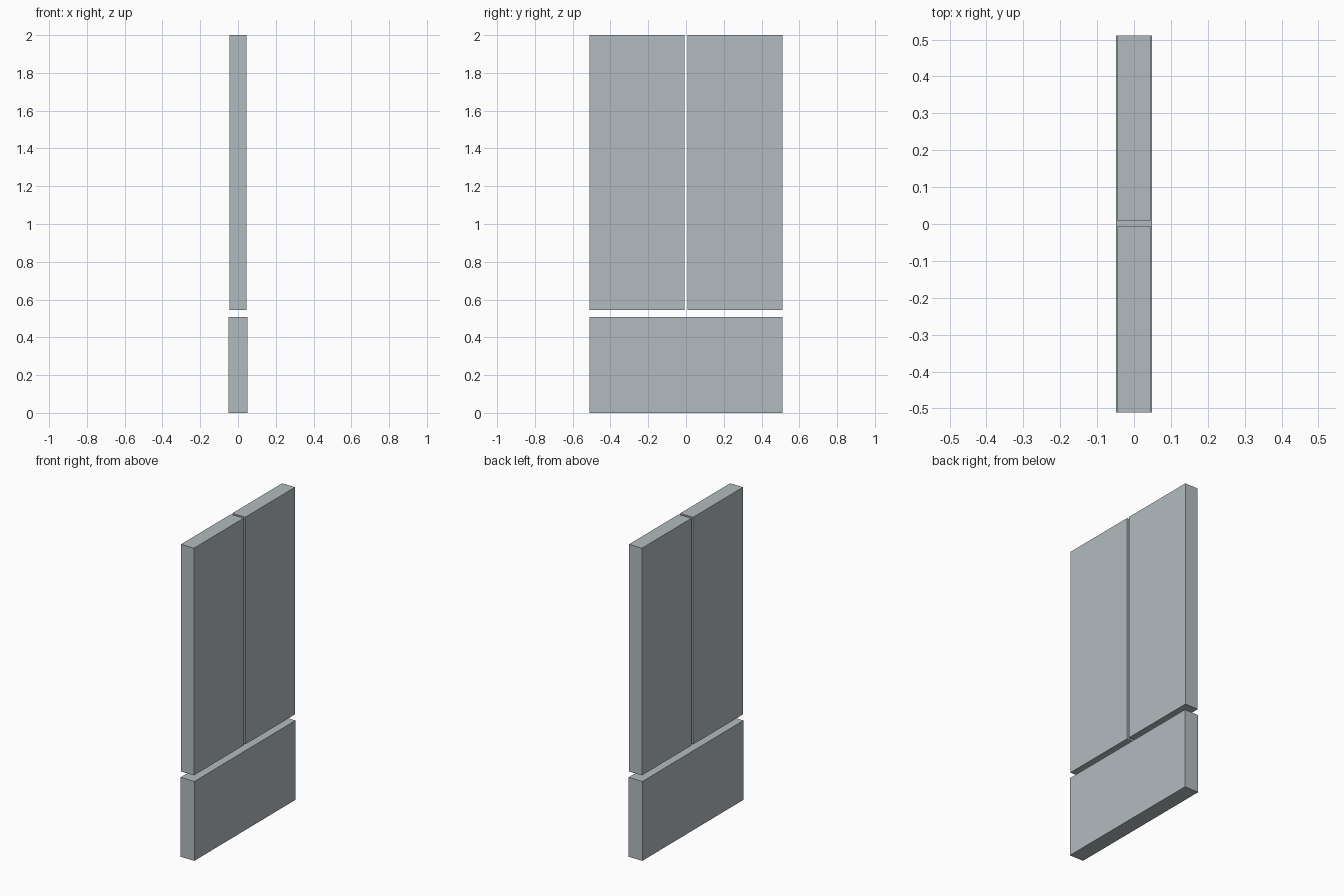
import bpy
import bmesh
from mathutils import Vector

if "Cube" in bpy.data.objects:
    bpy.data.objects.remove(bpy.data.objects["Cube"])

grey = bpy.data.materials.new("cool_grey")
grey.diffuse_color = (0.45, 0.50, 0.52, 1)
grey.use_nodes = True
grey.node_tree.nodes["Principled BSDF"].inputs["Base Color"].default_value = grey.diffuse_color


def panel(name, lo, hi):
    """Flat box spanning two opposite corners."""
    lo, hi = Vector(lo), Vector(hi)
    bm = bmesh.new()
    bmesh.ops.create_cube(bm, size=1)
    bmesh.ops.scale(bm, vec=hi - lo, verts=bm.verts)
    mesh = bpy.data.meshes.new(name)
    bm.to_mesh(mesh)
    bm.free()
    mesh.materials.append(grey)
    obj = bpy.data.objects.new(name, mesh)
    obj.location = (lo + hi) / 2
    bpy.context.collection.objects.link(obj)


# Two tall doors above one wide drawer front
panel("left_door", (-0.046, -0.511, 0.546), (0.046, -0.007, 2.0))
panel("right_door", (-0.046, 0.009, 0.546), (0.046, 0.511, 2.0))
panel("drawer_front", (-0.049, -0.511, 0.0), (0.049, 0.511, 0.508))
